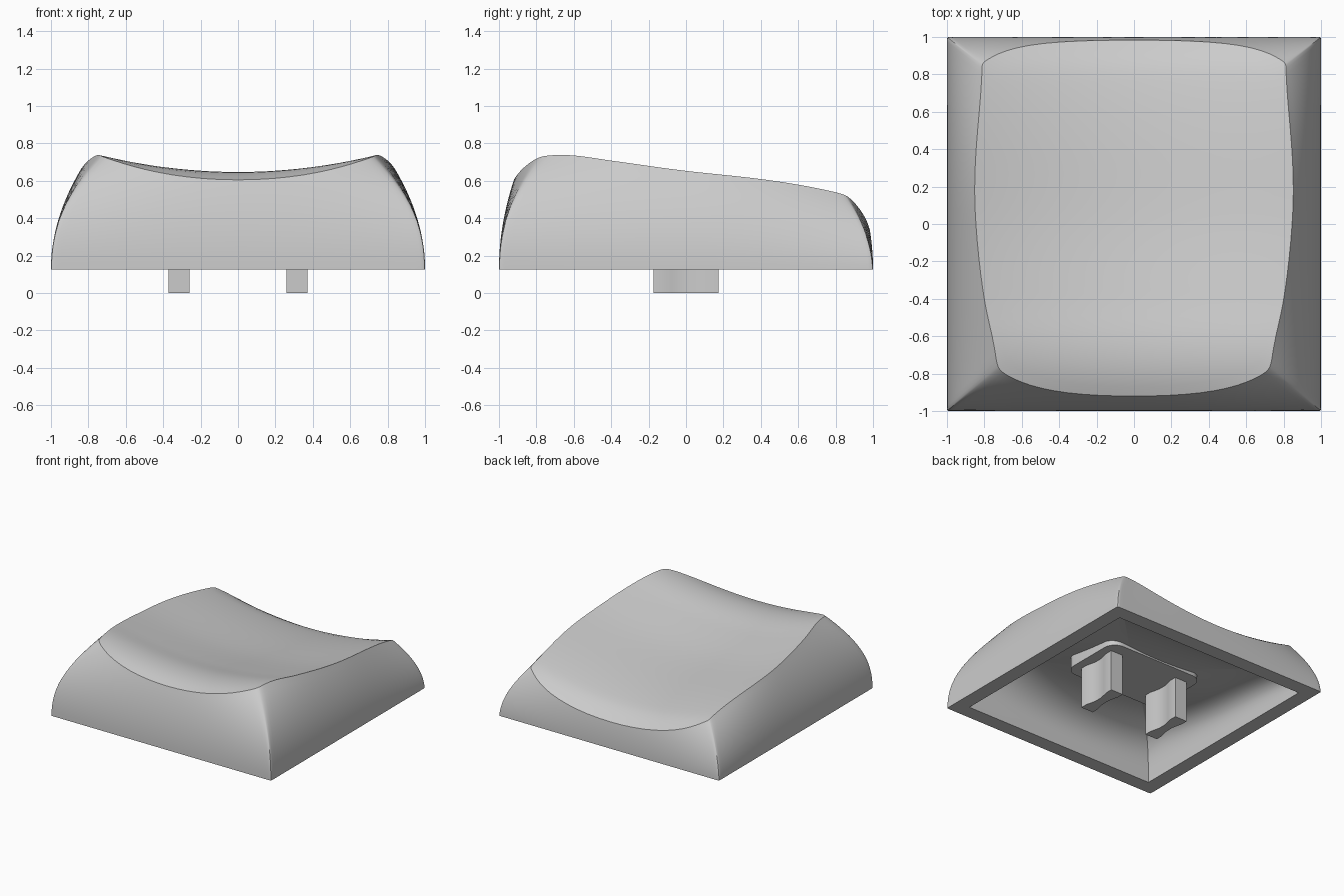
import bpy, bmesh, math
from mathutils import Vector

cube = bpy.data.objects.get("Cube")
if cube:
    bpy.data.objects.remove(cube, do_unlink=True)

grey = bpy.data.materials.new("light_grey")
grey.use_nodes = True
GREY = (0.6, 0.6, 0.6, 1)
grey.diffuse_color = GREY
grey.node_tree.nodes["Principled BSDF"].inputs["Base Color"].default_value = GREY

BASE = 0.125      # height of the bottom rim
INNER = 0.88      # cavity width relative to the outside
ROOF = 0.15       # thickness under the dish
SIDE_STEPS, WALL_STEPS, DISH_STEPS, DOME_STEPS = 28, 14, 18, 22

# Centre line of the dish, front to back: (y, z)
SPINE = [(-1.05, 0.54), (-0.92, 0.605), (-0.78, 0.642), (-0.62, 0.643), (-0.4, 0.602),
         (0, 0.535), (0.5, 0.48), (0.75, 0.44), (0.88, 0.402), (1.02, 0.31)]


def spine_height(y):
    """Smooth cubic interpolation along the dish centre line."""
    last = len(SPINE) - 1
    y = min(max(y, SPINE[0][0]), SPINE[last][0])
    i = max(k for k in range(last) if SPINE[k][0] <= y)

    def slope(k):
        a, b = SPINE[max(k - 1, 0)], SPINE[min(k + 1, last)]
        return (b[1] - a[1]) / (b[0] - a[0])

    (y0, z0), (y1, z1) = SPINE[i], SPINE[i + 1]
    w, t = y1 - y0, (y - y0) / (y1 - y0)
    return ((1 + 2 * t) * (1 - t) ** 2 * z0 + t * (1 - t) ** 2 * w * slope(i)
            + t * t * (3 - 2 * t) * z1 + t * t * (t - 1) * w * slope(i + 1))


def dish(x, y):
    return spine_height(y) + 0.165 * x * x


def wall_point(p, q, z):
    """Bulging square section whose corners draw in faster than its sides."""
    t = max(z - BASE, 0) / 0.6
    n = 1 / max(0.025 * t * t, 0.004)
    r = (abs(p) ** n + abs(q) ** n) ** (-1 / n)
    p, q = p * r, q * r
    if q < 0:
        corner_x, corner_y, mid_y = 0.26 * t ** 2.2, 0.22 * t ** 2.2, 0.125 * t * t
    else:
        corner_x, corner_y, mid_y = 0.39 * t ** 1.8, 0.3 * t ** 1.8, 0.135 * t * t
    mid_x = 0.2 * t * t
    return (p * (1 - mid_x - (corner_x - mid_x) * abs(q) ** 2.4),
            q * (1 - mid_y - (corner_y - mid_y) * abs(p) ** 2.4))


def top_height(p, q):
    """Height at which the wall meets the dish."""
    low, high = BASE, 0.9
    for _ in range(30):
        mid = (low + high) / 2
        if mid < dish(*wall_point(p, q, mid)):
            low = mid
        else:
            high = mid
    return low


def square_loop():
    """Points round a unit square, closer together near the corners."""
    loop = []
    for k in range(4):
        for i in range(SIDE_STEPS):
            v = math.sin((2 * i / SIDE_STEPS - 1) * math.pi / 2)
            loop.append([(v, -1), (1, v), (-v, 1), (-1, -v)][k])
    return loop


def outer_rings(loop):
    """Rings from the dish centre out to the edge and down the wall."""
    tops = [top_height(p, q) for p, q in loop]
    edge = [wall_point(p, q, z) for (p, q), z in zip(loop, tops)]
    rings = []
    for i in range(1, DISH_STEPS + 1):
        f = i / DISH_STEPS
        rings.append([Vector((x * f, y * f, dish(x * f, y * f))) for x, y in edge])
    for i in range(1, WALL_STEPS + 1):
        f = 1 - i / WALL_STEPS
        heights = [BASE + (top - BASE) * f for top in tops]
        rings.append([Vector((*wall_point(p, q, z), z)) for (p, q), z in zip(loop, heights)])
    return rings


def cavity_rings(loop):
    """Rings of the domed hollow, from its rim up to the roof centre."""
    rings = []
    for i in range(DOME_STEPS):
        a = math.pi / 2 * (1 - i / DOME_STEPS)
        f, g = math.sin(a) ** 0.6 * INNER, max(math.cos(a), 0) ** 0.6
        if i == 0:
            g = 0
        rings.append([Vector((p * f, q * f, BASE + (dish(p * f, q * f) - ROOF - BASE) * g))
                      for p, q in loop])
    return rings


def finish(bm, name):
    bmesh.ops.recalc_face_normals(bm, faces=bm.faces)
    mesh = bpy.data.meshes.new(name)
    bm.to_mesh(mesh)
    bm.free()
    mesh.materials.append(grey)
    obj = bpy.data.objects.new(name, mesh)
    bpy.context.collection.objects.link(obj)
    bpy.ops.object.select_all(action='DESELECT')
    obj.select_set(True)
    bpy.context.view_layer.objects.active = obj
    bpy.ops.object.shade_smooth_by_angle(angle=math.radians(30))


# Cap shell: outer skin, flat rim and hollow underside in one surface
bm = bmesh.new()
square = square_loop()
verts = [[bm.verts.new(co) for co in ring]
         for ring in outer_rings(square) + cavity_rings(square)]
count = len(square)
for a, b in zip(verts, verts[1:]):
    for i in range(count):
        j = (i + 1) % count
        bm.faces.new((a[i], b[i], b[j], a[j]))
for ring, drop in ((verts[0], 0), (verts[-1], ROOF)):
    centre = bm.verts.new((0, 0, dish(0, 0) - drop))
    for i in range(count):
        bm.faces.new((centre, ring[i], ring[(i + 1) % count]))
finish(bm, "cap_shell")


def prism(name, outline, low, high):
    bm = bmesh.new()
    base = bm.faces.new([bm.verts.new((x, y, low)) for x, y in outline])
    top = bmesh.ops.extrude_face_region(bm, geom=[base])["geom"]
    bmesh.ops.translate(bm, vec=(0, 0, high - low),
                        verts=[v for v in top if isinstance(v, bmesh.types.BMVert)])
    finish(bm, name)


# Rounded mounting pad under the roof
pad = []
for k, (sx, sy) in enumerate([(1, 1), (-1, 1), (-1, -1), (1, -1)]):
    for i in range(9):
        a = (k + i / 8) * math.pi / 2
        pad.append((sx * 0.34 + 0.1 * math.cos(a), sy * 0.18 + 0.1 * math.sin(a)))
prism("mounting_pad", pad, 0.34, 0.44)

# Two stems with waisted sides
half = [(0.056, -0.175), (0.056, -0.12), (0.045, -0.075), (0.036, -0.03)]
right = half + [(x, -y) for x, y in reversed(half)]
outline = right + [(-x, -y) for x, y in right]
for name, cx in (("left_stem", 0.315), ("right_stem", -0.315)):
    prism(name, [(cx + x, y) for x, y in outline], 0, 0.38)
